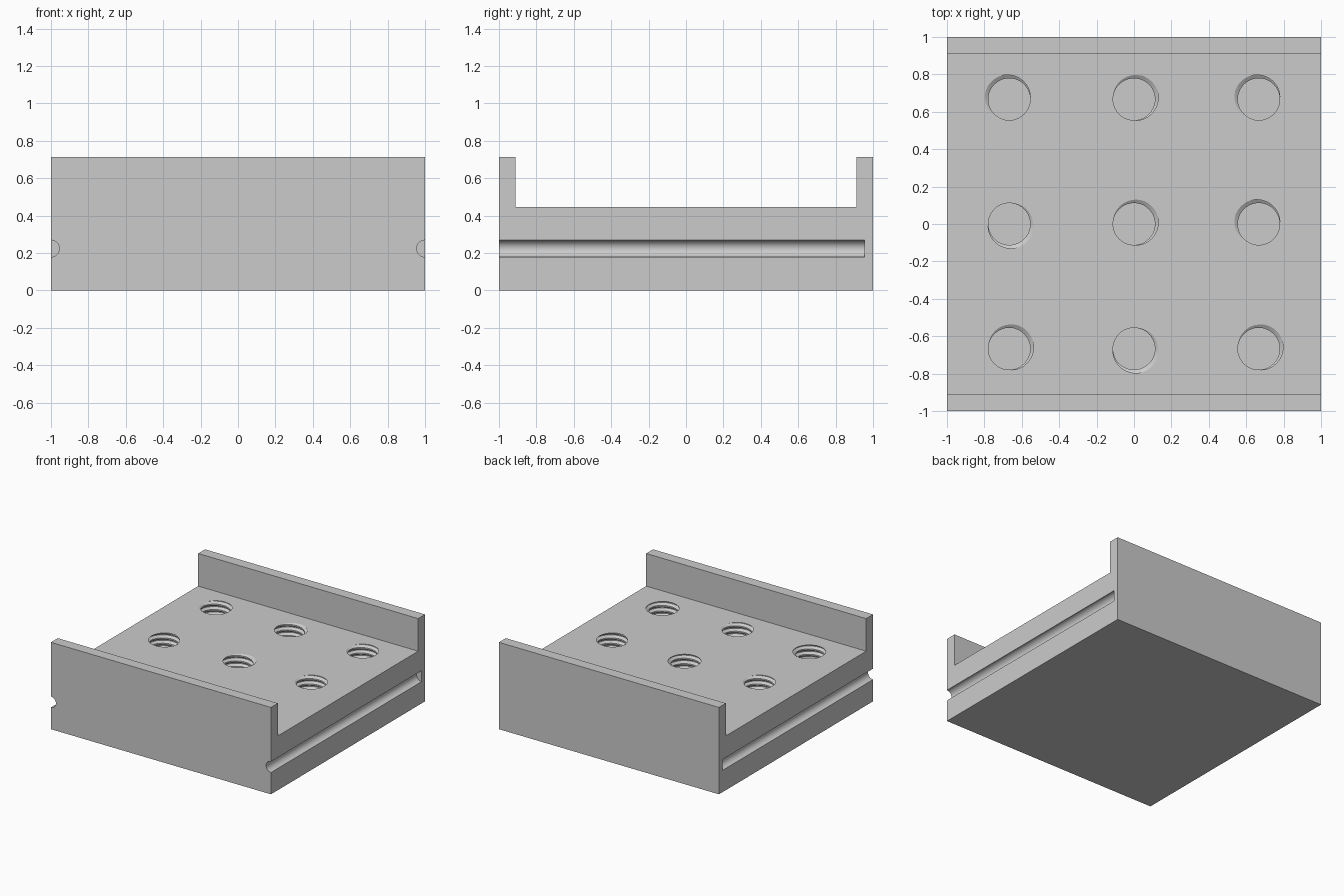
import bpy, bmesh
from math import cos, sin, radians, pi
from mathutils import Matrix

if "Cube" in bpy.data.objects:
    bpy.data.objects.remove(bpy.data.objects["Cube"], do_unlink=True)

TOP, HEIGHT, WALL = 0.446, 0.714, 0.089      # deck height, wall height, wall thickness
GROOVE_R, GROOVE_Z = 0.045, 0.224
CORE_R, THREAD_R, PITCH = 0.112, 0.134, 0.0446
HOLE_FLOOR, SPACING, SEGMENTS = 0.09, 0.667, 40

grey = bpy.data.materials.new("plain grey")
grey.use_nodes = True
grey.diffuse_color = (0.6, 0.6, 0.6, 1)
grey.node_tree.nodes["Principled BSDF"].inputs["Base Color"].default_value = (0.6, 0.6, 0.6, 1)


def make_object(name, bm):
    bmesh.ops.recalc_face_normals(bm, faces=bm.faces)
    mesh = bpy.data.meshes.new(name)
    bm.to_mesh(mesh)
    bm.free()
    mesh.materials.append(grey)
    obj = bpy.data.objects.new(name, mesh)
    bpy.context.collection.objects.link(obj)
    return obj


def subtract(target, cutter):
    cutter.hide_render = True
    mod = target.modifiers.new("cut", "BOOLEAN")
    mod.operation, mod.solver, mod.object = "DIFFERENCE", "EXACT", cutter
    bpy.context.view_layer.objects.active = target
    bpy.ops.object.modifier_apply(modifier=mod.name)
    bpy.data.objects.remove(cutter, do_unlink=True)


def threaded_plug(x, y, phase):
    """Closed helical screw shape; the thread is widest at angle phase on the deck."""
    profile = [(-1 / 16, THREAD_R), (1 / 16, THREAD_R), (3 / 8, CORE_R), (5 / 8, CORE_R)]
    bm = bmesh.new()
    start = TOP - PITCH * (phase / 360 + 11)
    cols = []
    for i in range(SEGMENTS):
        a = 2 * pi * i / SEGMENTS
        cols.append([bm.verts.new((x + r * cos(a), y + r * sin(a),
                                   start + PITCH * (turn + f + i / SEGMENTS)))
                     for turn in range(15) for f, r in profile])
    rows = len(cols[0])
    for i in range(SEGMENTS):
        # The last column joins the first one a full turn higher
        nxt = cols[(i + 1) % SEGMENTS]
        shift = len(profile) if i == SEGMENTS - 1 else 0
        for j in range(rows - 1 - shift):
            bm.faces.new((cols[i][j], nxt[j + shift], nxt[j + shift + 1], cols[i][j + 1]))
    # Trim both ends flat and cap them
    for z, direction in ((HOLE_FLOOR, -1), (TOP + 0.03, 1)):
        bmesh.ops.bisect_plane(bm, geom=bm.verts[:] + bm.edges[:] + bm.faces[:], dist=1e-6,
                               plane_co=(0, 0, z), plane_no=(0, 0, direction), clear_outer=True)
    bmesh.ops.holes_fill(bm, edges=[e for e in bm.edges if e.is_boundary], sides=0)
    return make_object("hole_cutter", bm)


# Channel-shaped body: a U profile extruded across x
bm = bmesh.new()
inner = 1 - WALL
outline = [(-1, 0), (1, 0), (1, HEIGHT), (inner, HEIGHT),
           (inner, TOP), (-inner, TOP), (-inner, HEIGHT), (-1, HEIGHT)]
face = bm.faces.new([bm.verts.new((-1, y, z)) for y, z in outline])
side = bmesh.ops.extrude_face_region(bm, geom=[face])["geom"]
bmesh.ops.translate(bm, vec=(2, 0, 0), verts=[v for v in side if isinstance(v, bmesh.types.BMVert)])
body = make_object("threaded_base_plate", bm)

# Half-round side grooves, open at the front and stopped short of the back
groove_end, groove_start = 0.955, -1.1
for x in (-1, 1):
    bm = bmesh.new()
    place = Matrix.Translation((x, (groove_end + groove_start) / 2, GROOVE_Z))
    bmesh.ops.create_cone(bm, cap_ends=True, segments=SEGMENTS, radius1=GROOVE_R, radius2=GROOVE_R,
                          depth=groove_end - groove_start,
                          matrix=place @ Matrix.Rotation(radians(90), 4, "X"))
    subtract(body, make_object("groove_cutter", bm))

# Three by three blind threaded holes, back row first
phases = [(135, 45, 135), (-45, 45, 135), (45, -45, 45)]
for row, line in enumerate(phases):
    for col, phase in enumerate(line):
        subtract(body, threaded_plug((col - 1) * SPACING, (1 - row) * SPACING, phase))

bpy.ops.object.select_all(action="DESELECT")
body.select_set(True)
bpy.context.view_layer.objects.active = body
bpy.ops.object.shade_smooth_by_angle(angle=radians(30))
